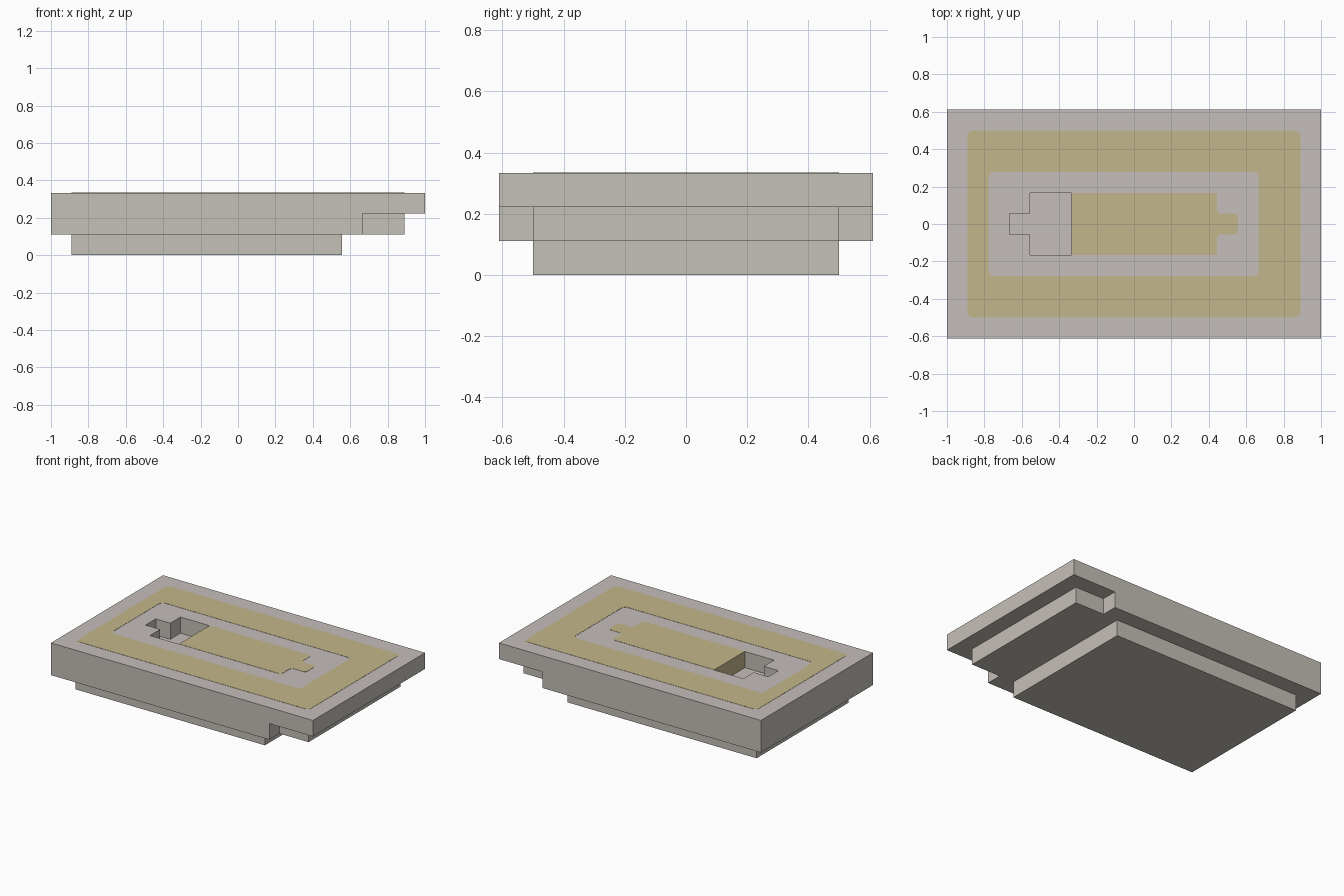
import bpy
import bmesh
from mathutils import Vector

if "Cube" in bpy.data.objects:
    bpy.data.objects.remove(bpy.data.objects["Cube"])

U = 1 / 9  # grid unit: the block is 18 x 11 x 3 units


def material(name, rgb):
    m = bpy.data.materials.new(name)
    m.use_nodes = True
    m.diffuse_color = (*rgb, 1)
    m.node_tree.nodes["Principled BSDF"].inputs["Base Color"].default_value = (*rgb, 1)
    return m


STONE = material("warm grey", (0.56, 0.53, 0.48))
TOP = material("top grey", (0.56, 0.52, 0.50))
SAND = material("sand yellow", (0.55, 0.47, 0.26))


def rect(x0, x1, y):
    return [(x0, -y), (x1, -y), (x1, y), (x0, y)]


def rounded(points, r=0.2, keep=()):
    """Round every corner of an outline except those listed in keep."""
    out = []
    for i, p in enumerate(points):
        p = Vector(p)
        if i in keep:
            out.append(p)
            continue
        a = p + (Vector(points[i - 1]) - p).normalized() * r
        b = p + (Vector(points[(i + 1) % len(points)]) - p).normalized() * r
        for t in (0, 0.25, 0.5, 0.75, 1):
            out.append(a * (1 - t) ** 2 + p * 2 * t * (1 - t) + b * t * t)
    return out


def prism(name, outlines, z0, z1, mats):
    """Extrude a filled outline; further outlines become holes."""
    curve = bpy.data.curves.new(name + "_outline", "CURVE")
    curve.dimensions = "2D"
    curve.fill_mode = "BOTH"
    curve.extrude = (z1 - z0) / 2
    for pts in outlines:
        s = curve.splines.new("POLY")
        s.points.add(len(pts) - 1)
        for sp, p in zip(s.points, pts):
            sp.co = (p[0] * U, p[1] * U, 0, 1)
        s.use_cyclic_u = True
    helper = bpy.data.objects.new(name + "_outline", curve)
    bpy.context.collection.objects.link(helper)
    deps = bpy.context.evaluated_depsgraph_get()
    mesh = bpy.data.meshes.new_from_object(helper.evaluated_get(deps))
    bpy.data.objects.remove(helper)
    bm = bmesh.new()
    bm.from_mesh(mesh)
    bmesh.ops.translate(bm, verts=bm.verts, vec=(0, 0, (z0 + z1) / 2))
    bmesh.ops.remove_doubles(bm, verts=bm.verts, dist=1e-5)
    bmesh.ops.recalc_face_normals(bm, faces=bm.faces)
    for f in bm.faces:
        f.smooth = False
        f.material_index = 0
    bm.to_mesh(mesh)
    bm.free()
    mesh.materials.clear()
    for m in mats:
        mesh.materials.append(m)
    obj = bpy.data.objects.new(name, mesh)
    bpy.context.collection.objects.link(obj)
    return obj


# Stepped body: base, middle tier with a narrower end, top slab with a socket
base = prism("base_plinth", [rect(-8, 5, 4.5)], 0, U, [STONE])
tier_outline = [(-9, -5.5), (6, -5.5), (6, -4.5), (8, -4.5),
                (8, 4.5), (6, 4.5), (6, 5.5), (-9, 5.5)]
tier = prism("middle_tier", [tier_outline], U, 2 * U, [STONE, TOP])
socket = [(-6, -0.5), (-5, -0.5), (-5, -1.5), (-3, -1.5),
          (-3, 1.5), (-5, 1.5), (-5, 0.5), (-6, 0.5)]
slab = prism("top_slab", [rect(-9, 9, 5.5), socket], 2 * U, 3 * U, [STONE, TOP, SAND])

# Upward faces get the top colour; the socket's end wall is yellow
for obj in (tier, slab):
    for f in obj.data.polygons:
        if f.normal.z > 0.5:
            f.material_index = 1
        elif abs(f.center.x + 3 * U) < 0.001 and abs(f.normal.x) > 0.5:
            f.material_index = 2

# Flat yellow inlays: outer band and the key-shaped strip beside the socket
z = 3 * U
prism("inlay_band", [rounded(rect(-8, 8, 4.5), 0.3), rounded(rect(-7, 6, 2.5), 0.3)],
      z - 0.001, z + 0.0015, [SAND])
key = [(-3, -1.5), (4, -1.5), (4, -0.5), (5, -0.5),
       (5, 0.5), (4, 0.5), (4, 1.5), (-3, 1.5)]
prism("inlay_key", [rounded(key, 0.2, keep=(0, 7))], z - 0.001, z + 0.0015, [SAND])
